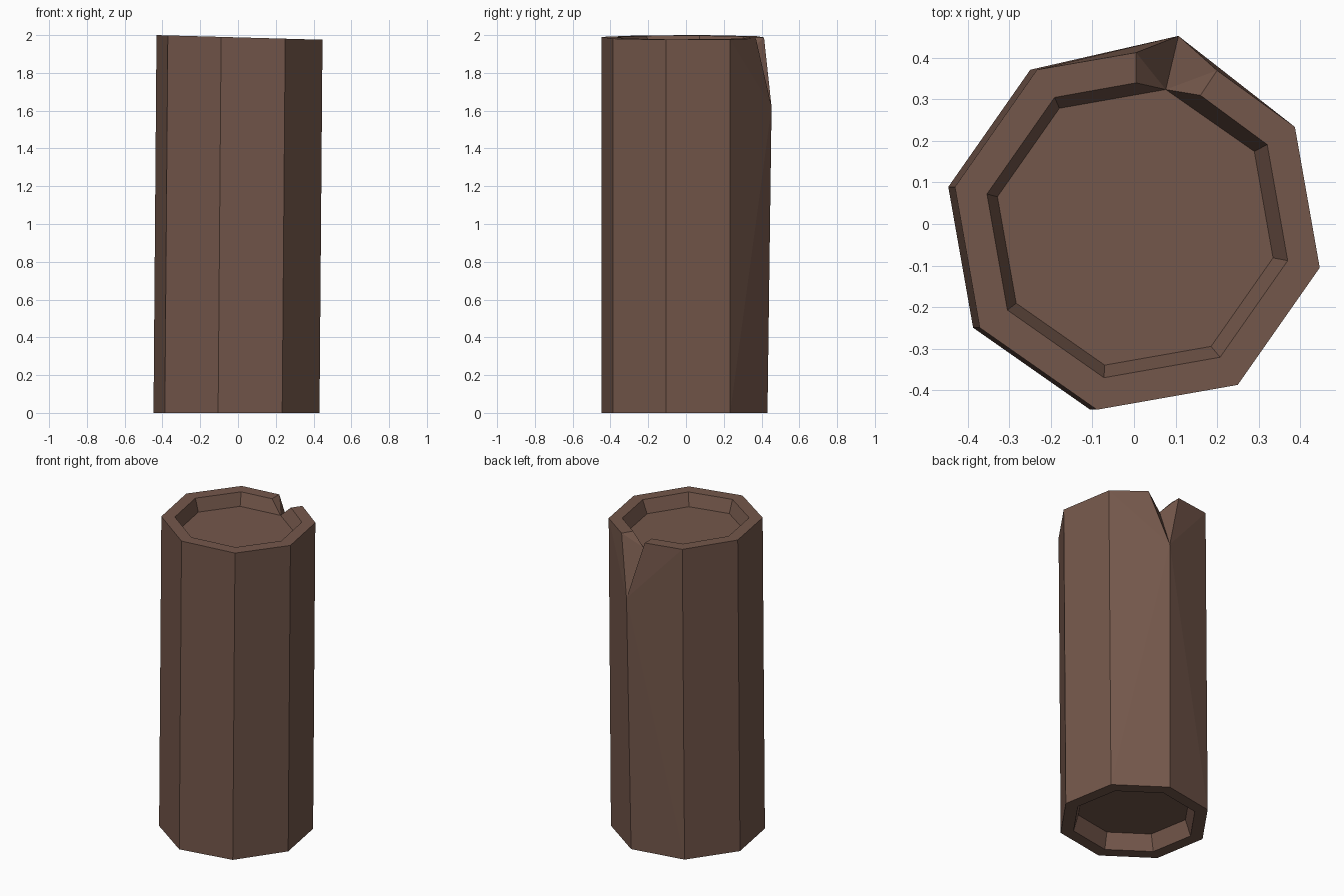
import bpy, bmesh, math
from mathutils import Vector

if "Cube" in bpy.data.objects:
    bpy.data.objects.remove(bpy.data.objects["Cube"])

bark = bpy.data.materials.new("bark_brown")
bark.diffuse_color = (0.175, 0.096, 0.07, 1)
bark.use_nodes = True
bark.node_tree.nodes["Principled BSDF"].inputs["Base Color"].default_value = bark.diffuse_color

bm = bmesh.new()
N, SPLIT = 8, 2      # eight sides; corner 2 (at the back) carries the split


def tilt(x):
    # the sawn top slopes down slightly towards +x
    return 2.0 - 0.028 * (x + 0.43)


def ring(cx, cy, r, height):
    out = []
    for k in range(N):
        a = math.radians(-12.5 + 45 * k)
        x, y = cx + r * math.cos(a), cy + r * math.sin(a)
        out.append(bm.verts.new((x, y, height(x))))
    return out


def band(a, b, skip=()):
    for k in range(N):
        if k not in skip:
            j = (k + 1) % N
            bm.faces.new((a[k], a[j], b[j], b[k]))


# rings: trunk ends, rims and recessed floors
base_floor = ring(-0.005, -0.008, 0.34, lambda x: 0.1)
base_in = ring(-0.008, -0.008, 0.371, lambda x: 0)
base = ring(-0.008, -0.008, 0.45, lambda x: 0)
top = ring(0.008, -0.008, 0.45, tilt)
rim = ring(0.008, -0.008, 0.371, tilt)
floor = ring(0.003, -0.008, 0.34, lambda x: tilt(x) - 0.08)

gap = (SPLIT - 1, SPLIT)
band(base_floor, base_in)
band(base_in, base)
band(base, top, gap)
band(top, rim, gap)
band(rim, floor, gap)
bm.faces.new(floor)
bm.faces.new(base_floor)

# split: the outer corner drops down the trunk, the rim is cut on both sides
tip = top[SPLIT]
tip.co = Vector((0.107, 0.453, 1.62))
bm.verts.remove(rim[SPLIT])


def cut(x, y):
    return bm.verts.new((x, y, tilt(x)))


l_out, l_in = cut(0.005, 0.413), cut(0.005, 0.34)
r_out, r_in = cut(0.2, 0.37), cut(0.16, 0.31)
f = floor[SPLIT]
for s, o, i in ((3, l_out, l_in), (1, r_out, r_in)):
    bm.faces.new((base[SPLIT], base[s], tip))
    bm.faces.new((base[s], top[s], tip))
    bm.faces.new((top[s], o, tip))
    bm.faces.new((top[s], rim[s], i, o))      # rim
    bm.faces.new((rim[s], floor[s], f, i))    # inner wall
    bm.faces.new((o, i, f))                   # split side
    bm.faces.new((o, f, tip))

bmesh.ops.recalc_face_normals(bm, faces=bm.faces)
me = bpy.data.meshes.new("log")
bm.to_mesh(me)
bm.free()
me.materials.append(bark)
bpy.context.collection.objects.link(bpy.data.objects.new("log", me))
